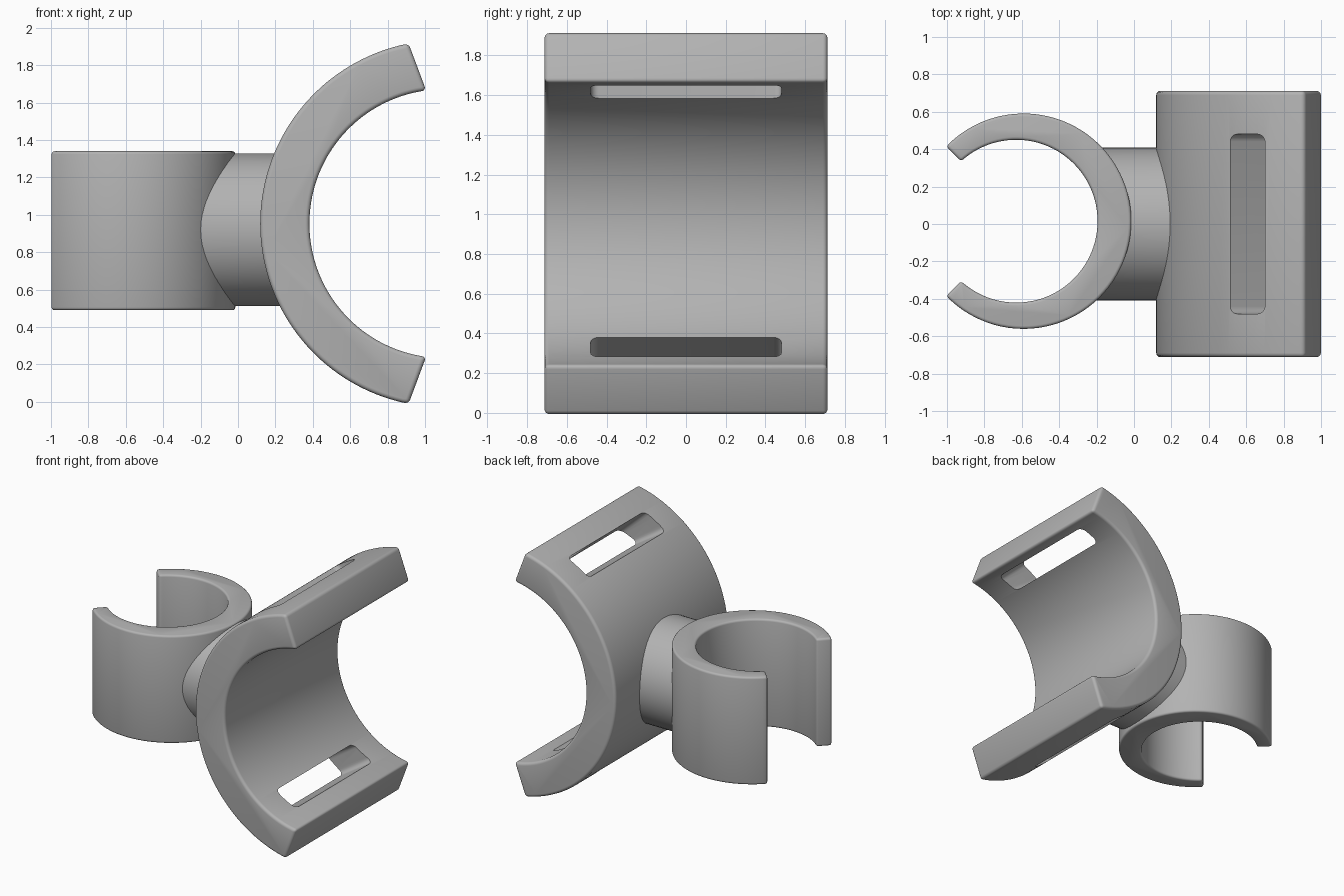
import bpy, bmesh, math
from mathutils import Vector

if "Cube" in bpy.data.objects:
    bpy.data.objects.remove(bpy.data.objects["Cube"])

grey = bpy.data.materials.new("light grey plastic")
grey.diffuse_color = (0.45, 0.45, 0.45, 1)
grey.use_nodes = True
grey.node_tree.nodes["Principled BSDF"].inputs["Base Color"].default_value = grey.diffuse_color


def add_object(name, bm):
    bmesh.ops.recalc_face_normals(bm, faces=bm.faces)
    mesh = bpy.data.meshes.new(name)
    bm.to_mesh(mesh)
    bm.free()
    ob = bpy.data.objects.new(name, mesh)
    bpy.context.collection.objects.link(ob)
    mesh.materials.append(grey)
    return ob


def prism(name, points, axis, low, high):
    """Extrude a 2D outline along axis: 'y' uses (x, z), 'z' uses (x, y)."""
    place = (lambda p, h: (p[0], h, p[1])) if axis == 'y' else (lambda p, h: (p[0], p[1], h))
    bm = bmesh.new()
    a = [bm.verts.new(place(p, low)) for p in points]
    b = [bm.verts.new(place(p, high)) for p in points]
    bm.faces.new(a)
    bm.faces.new(b)
    for i in range(len(points)):
        j = (i + 1) % len(points)
        bm.faces.new((a[i], a[j], b[j], b[i]))
    return add_object(name, bm)


def arc(centre, start, end, steps):
    """Points from start to end turning counter-clockwise about centre."""
    s, e = Vector(start) - Vector(centre), Vector(end) - Vector(centre)
    a0, a1 = math.atan2(s.y, s.x), math.atan2(e.y, e.x)
    if a1 <= a0:
        a1 += 2 * math.pi
    pts = []
    for i in range(steps + 1):
        t = i / steps
        r = s.length * (1 - t) + e.length * t
        a = a0 + (a1 - a0) * t
        pts.append((centre[0] + r * math.cos(a), centre[1] + r * math.sin(a)))
    return pts


def apply_modifier(ob, kind, **settings):
    m = ob.modifiers.new(kind, kind)
    for k, v in settings.items():
        setattr(m, k, v)
    bpy.context.view_layer.objects.active = ob
    bpy.ops.object.modifier_apply(modifier=m.name)


def smooth(ob):
    bpy.ops.object.select_all(action='DESELECT')
    ob.select_set(True)
    bpy.context.view_layer.objects.active = ob
    bpy.ops.object.shade_smooth_by_angle(angle=math.radians(35))


def slot_cutter(name, quad):
    """Tapered slot; quad = outer low, inner low, inner high, outer high."""
    o1, i1, i2, o2 = [Vector(p) for p in quad]
    d1, d2 = (i1 - o1).normalized() * 0.05, (i2 - o2).normalized() * 0.05
    ob = prism(name, [o1 - d1, i1 + d1, i2 + d2, o2 - d2], 'y', -0.48, 0.48)
    bm = bmesh.new()
    bm.from_mesh(ob.data)
    ends = (o1 - d1, i1 + d1), (o2 - d2, i2 + d2)
    edges = []
    for e in bm.edges:
        pts = [Vector((v.co.x, v.co.z)) for v in e.verts]
        for p, q in ends:
            if {min((p, q), key=lambda c: (c - t).length).x for t in pts} == {p.x, q.x} \
                    and all(min((p - t).length, (q - t).length) < 1e-4 for t in pts):
                edges.append(e)
    bmesh.ops.bevel(bm, geom=edges, offset=0.04, segments=5, profile=0.5, affect='EDGES')
    bm.to_mesh(ob.data)
    bm.free()
    ob.hide_render = True
    return ob


# Wide clamp, opening toward +x
C, MID = 1.10, 0.953
outline = arc((C, MID), (0.912, MID + 0.963), (0.912, MID - 0.963), 72)
outline += arc((C, MID), (1.006, MID + 0.712), (1.006, MID - 0.712), 72)[::-1]
wide_clamp = prism("wide_clamp", outline, 'y', -0.712, 0.712)
apply_modifier(wide_clamp, 'BEVEL', width=0.04, segments=4, limit_method='ANGLE',
               angle_limit=math.radians(40))

# Strap slots through both arms of the wide clamp
slots = [
    slot_cutter("upper_slot_cutter", [(0.525, 1.734), (0.768, 1.577), (0.93, 1.642), (0.71, 1.84)]),
    slot_cutter("lower_slot_cutter", [(0.43, 0.23), (0.675, 0.385), (0.85, 0.289), (0.606, 0.132)]),
]
for cutter in slots:
    apply_modifier(wide_clamp, 'BOOLEAN', operation='DIFFERENCE', solver='EXACT', object=cutter)
    bpy.data.objects.remove(cutter)
smooth(wide_clamp)

# Narrow clip, thicker beside the neck, opening toward -x
Y0 = 0.015
outer = arc((-0.59, Y0), (-1.004, Y0 - 0.40), (-1.004, Y0 + 0.40), 72)
inner = arc((-0.63, Y0), (-0.925, Y0 - 0.32), (-0.925, Y0 + 0.32), 72)
narrow_clip = prism("narrow_clip", outer + inner[::-1], 'z', 0.49, 1.34)
apply_modifier(narrow_clip, 'BEVEL', width=0.016, segments=3, limit_method='ANGLE',
               angle_limit=math.radians(40))
smooth(narrow_clip)

# Round neck whose open ends are buried inside the two walls
bm = bmesh.new()
N, R, ZC = 64, 0.408, 0.92
left, right = [], []
for i in range(N):
    a = 2 * math.pi * i / N
    y, z = R * math.cos(a), ZC + R * math.sin(a)
    left.append(bm.verts.new((-0.61 + math.sqrt(0.51 ** 2 - y * y), y, z)))
    right.append(bm.verts.new((C - math.sqrt(0.84 ** 2 - (z - MID) ** 2), y, z)))
for i in range(N):
    j = (i + 1) % N
    bm.faces.new((left[i], right[i], right[j], left[j]))
neck = add_object("neck", bm)
# open tube: make sure the faces point outward
f = neck.data.polygons[0]
if f.normal.dot(f.center - Vector((f.center.x, 0, ZC))) < 0:
    neck.data.flip_normals()
smooth(neck)
